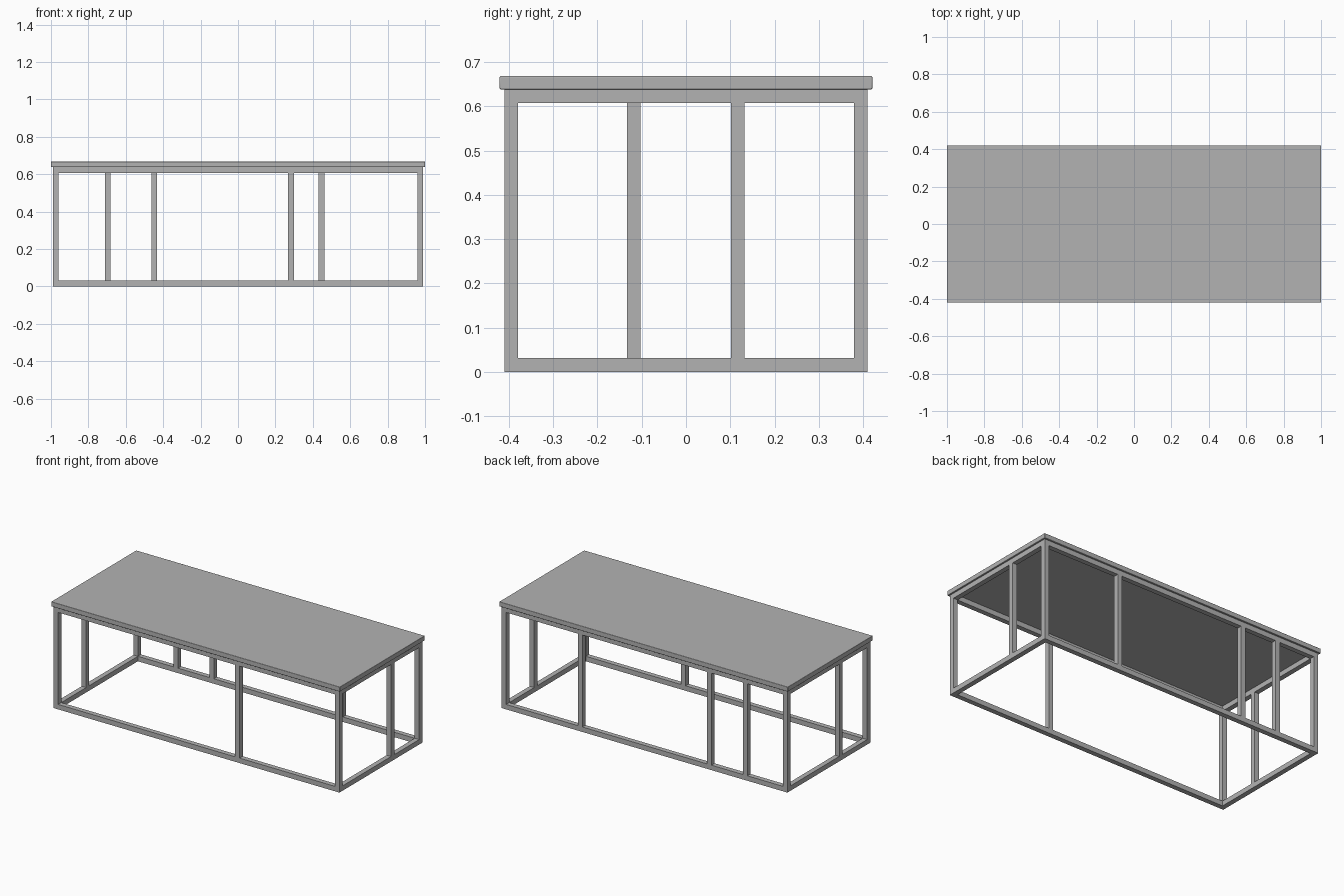
import bpy

if "Cube" in bpy.data.objects:
    bpy.data.objects.remove(bpy.data.objects["Cube"])

T = 0.031                       # square tube thickness
FX, FY, FZ = 0.99, 0.41, 0.638  # frame half length, half depth, height
CX, CY = FX - T / 2, FY - T / 2
TOP = 0.03                      # table top thickness

grey = bpy.data.materials.new("dark_grey")
grey.diffuse_color = (0.45, 0.45, 0.45, 1)
grey.use_nodes = True
grey.node_tree.nodes["Principled BSDF"].inputs["Base Color"].default_value = grey.diffuse_color


def box(name, loc, size, bevel=0):
    bpy.ops.mesh.primitive_cube_add(size=1, location=loc)
    ob = bpy.context.object
    ob.name = name
    ob.scale = size
    bpy.ops.object.transform_apply(location=False, rotation=False, scale=True)
    ob.data.materials.append(grey)
    if bevel:
        m = ob.modifiers.new("edge", 'BEVEL')
        m.width = bevel
        m.segments = 3
        bpy.ops.object.shade_smooth_by_angle()
    return ob


# Table top with softly rounded edges
box("table_top", (0, 0, FZ + TOP / 2), (2.0, 0.842, TOP), 0.003)

# Corner legs
for sx, nx in ((-1, "left"), (1, "right")):
    for sy, ny in ((-1, "front"), (1, "back")):
        box(f"{ny}_{nx}_leg", (sx * CX, sy * CY, FZ / 2), (T, T, FZ))

# Bottom and top rails between the legs
for z, nz in ((T / 2, "bottom"), (FZ - T / 2, "top")):
    for sy, ny in ((-1, "front"), (1, "back")):
        box(f"{nz}_{ny}_rail", (0, sy * CY, z), (2 * (FX - T), T, T))
    for sx, nx in ((-1, "left"), (1, "right")):
        box(f"{nz}_{nx}_rail", (sx * CX, 0, z), (T, 2 * (FY - T), T))

# Irregularly spaced uprights between the rails
uprights = [
    ("front_upright", 0.283, -CY),
    ("back_upright_1", -0.696, CY),
    ("back_upright_2", -0.448, CY),
    ("back_upright_3", 0.446, CY),
    ("left_upright", -CX, -0.118),
    ("right_upright", CX, 0.117),
]
for name, x, y in uprights:
    box(name, (x, y, FZ / 2), (T, T, FZ - 2 * T))
